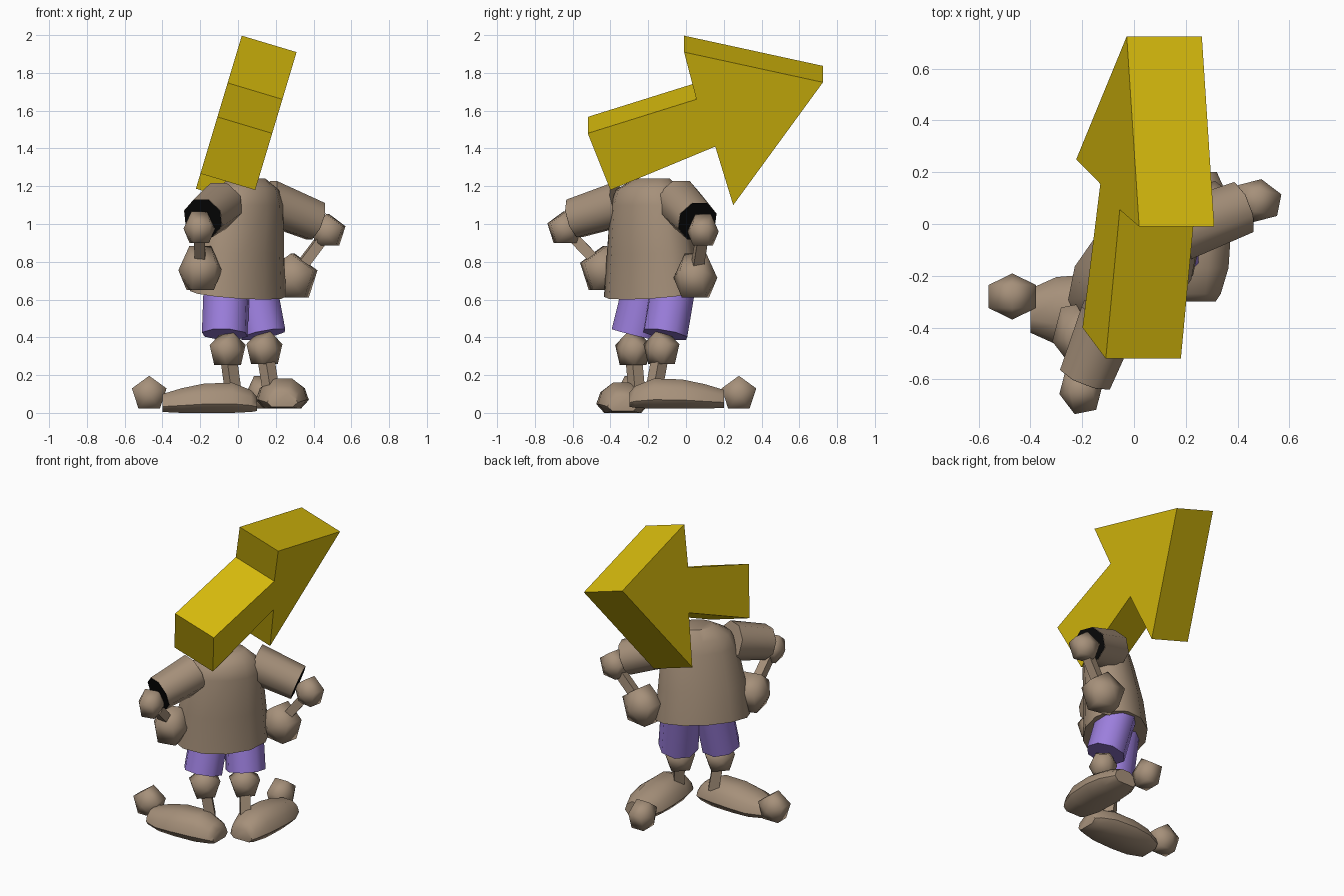
import bpy, bmesh, math
from mathutils import Vector, Matrix

cube = bpy.data.objects.get("Cube")
if cube:
    bpy.data.objects.remove(cube)


def material(name, rgb):
    m = bpy.data.materials.new(name)
    m.use_nodes = True
    m.diffuse_color = (*rgb, 1)
    m.node_tree.nodes["Principled BSDF"].inputs["Base Color"].default_value = (*rgb, 1)
    return m


TAN = material("tan clay", (0.38, 0.28, 0.195))
PURPLE = material("purple cloth", (0.33, 0.21, 0.72))
YELLOW = material("yellow", (0.7, 0.51, 0.004))
BLACK = material("black", (0.002, 0.002, 0.002))

UP = Vector((0, 0, 1))
SIDE = Vector((1, 1, 0)).normalized()      # across the shoulders
FRONT = Vector((-1, 1, 0)).normalized()    # where the body faces


def finish(name, bm, mat, angle=None):
    """Turn a bmesh into an object, smooth below the given edge angle."""
    bmesh.ops.recalc_face_normals(bm, faces=bm.faces)
    mesh = bpy.data.meshes.new(name)
    bm.to_mesh(mesh)
    bm.free()
    mesh.materials.append(mat)
    ob = bpy.data.objects.new(name, mesh)
    bpy.context.collection.objects.link(ob)
    if angle:
        bpy.ops.object.select_all(action="DESELECT")
        ob.select_set(True)
        bpy.context.view_layer.objects.active = ob
        bpy.ops.object.shade_smooth_by_angle(angle=math.radians(angle))
    return ob


def loft(name, rings, mat, angle=50):
    """Skin a list of equal point rings and cap both ends."""
    bm = bmesh.new()
    loops = [[bm.verts.new(p) for p in ring] for ring in rings]
    n = len(loops[0])
    for a, b in zip(loops, loops[1:]):
        for i in range(n):
            j = (i + 1) % n
            bm.faces.new((a[i], a[j], b[j], b[i]))
    bm.faces.new(loops[0])
    bm.faces.new(loops[-1])
    return finish(name, bm, mat, angle)


def ellipse(center, u, v, n, start=0.0):
    c = Vector(center)
    turns = [start + math.tau * i / n for i in range(n)]
    return [c + u * math.cos(t) + v * math.sin(t) for t in turns]


def tube(name, p0, p1, r0, r1, sides, mat):
    """Tapered prism between two points."""
    p0, p1 = Vector(p0), Vector(p1)
    rot = (p1 - p0).to_track_quat("Z", "Y")
    u, v = rot @ Vector((1, 0, 0)), rot @ Vector((0, 1, 0))
    rings = [ellipse(p, u * r, v * r, sides, math.pi / sides)
             for p, r in ((p0, r0), (p1, r1))]
    loft(name, rings, mat, 60 if sides > 4 else None)


def ball(name, center, r, axis):
    """Five-sided ball with its pole along a level axis and a corner upward."""
    pole = Vector(axis).normalized()
    frame = Matrix((UP.cross(pole), UP, pole)).transposed().to_4x4()
    mat = Matrix.Translation(center) @ frame @ Matrix.Diagonal((1.25, 1.25, 1, 1))
    bm = bmesh.new()
    bmesh.ops.create_uvsphere(bm, u_segments=5, v_segments=3, radius=r, matrix=mat)
    return finish(name, bm, TAN, 85)


# Torso: stacked ellipses narrowing to the shoulders, hem raised at the front
torso = [((0.0, -0.18, 0.63), 0.30, 0.20, 0.03),
         ((0.01, -0.185, 0.85), 0.275, 0.185, 0.01),
         ((0.04, -0.20, 1.10), 0.235, 0.16, 0),
         ((0.045, -0.20, 1.18), 0.20, 0.14, 0),
         ((0.05, -0.18, 1.24), 0.11, 0.08, 0)]
loft("torso", [ellipse(c, SIDE * a, FRONT * b + UP * lift, 12)
               for c, a, b, lift in torso], TAN, 45)

# Arms: sleeve with dark opening, elbow, thin forearm, hand on hip
arms = {
    "left": ((-0.09, -0.35, 1.105), (-0.185, -0.59, 1.03), (-0.205, -0.64, 0.975),
             (-0.20, -0.43, 0.755), (1, 0.2, 0)),
    "right": ((0.15, -0.04, 1.12), (0.41, 0.06, 1.015), (0.475, 0.09, 0.96),
              (0.29, 0.05, 0.715), (0.2, 1, 0)),
}
for s, (shoulder, cuff, elbow, hand, axis) in arms.items():
    tube(s + "_sleeve", shoulder, cuff, 0.125, 0.112, 8, TAN)
    out = (Vector(cuff) - Vector(shoulder)).normalized() * 0.002
    tube(s + "_sleeve_opening", cuff, Vector(cuff) + out, 0.11, 0.11, 8, BLACK)
    ball(s + "_elbow", elbow, 0.085, axis)
    tube(s + "_forearm", elbow, hand, 0.04, 0.04, 4, TAN)
    ball(s + "_hand", hand, 0.118, axis)

# Legs: shorts, knee, thin shin, ankle
legs = {
    "left": ((-0.06, -0.21, 0.68), (-0.07, -0.275, 0.415),
             (-0.055, -0.28, 0.33), (-0.025, -0.26, 0.11)),
    "right": ((0.085, -0.065, 0.68), (0.135, -0.11, 0.415),
              (0.14, -0.13, 0.335), (0.175, -0.17, 0.12)),
}
for s, (hip, hem, knee, ankle) in legs.items():
    tube(s + "_shorts", hip, hem, 0.125, 0.125, 8, PURPLE)
    ball(s + "_knee", knee, 0.088, FRONT)
    tube(s + "_shin", knee, ankle, 0.045, 0.045, 4, TAN)

# Feet: flat-soled rounded shoes turned outward, each with a ball at the toe
section = [(0.7, 0), (1, 0.3), (0.85, 0.7), (0.4, 1)]
section += [(-x, z) for x, z in reversed(section)]
stations = [(-0.25, 0.08, 0.01, 0.085), (-0.22, 0.10, 0.005, 0.12),
            (-0.12, 0.13, 0.0, 0.16), (0.03, 0.14, 0.0, 0.155),
            (0.15, 0.13, 0.0, 0.13), (0.25, 0.085, 0.005, 0.1)]
feet = {
    "left": (Vector((-0.15, -0.335, 0)), Vector((-1, 0, 0)), (-0.47, -0.28, 0.1), (0, 1, 0)),
    "right": (Vector((0.235, -0.05, 0.022)), Vector((0, 1, 0)), (0.13, 0.28, 0.1), (1, 0, 0)),
}
for s, (origin, d, toe, axis) in feet.items():
    across = d.cross(UP)
    rings = [[origin + d * t + across * w * x + UP * (lo + (hi - lo) * z) for x, z in section]
             for t, w, lo, hi in stations]
    loft(s + "_foot", rings, TAN, 50)
    ball(s + "_toe_ball", toe, 0.089, axis)

# Arrow in place of a head: outline in a leaning plane, given thickness
outline = [(-0.52, 1.48), (0.055, 1.66), (-0.01, 1.91), (0.725, 1.75),
           (0.25, 1.10), (0.155, 1.41), (-0.40, 1.18)]
near = [Vector((0.31 - (1.91 - z) * 0.3, y, z)) for y, z in outline]
far = [p + Vector((-0.29, 0, 0.087)) for p in near]
loft("arrow_head", [near, far], YELLOW, None)
